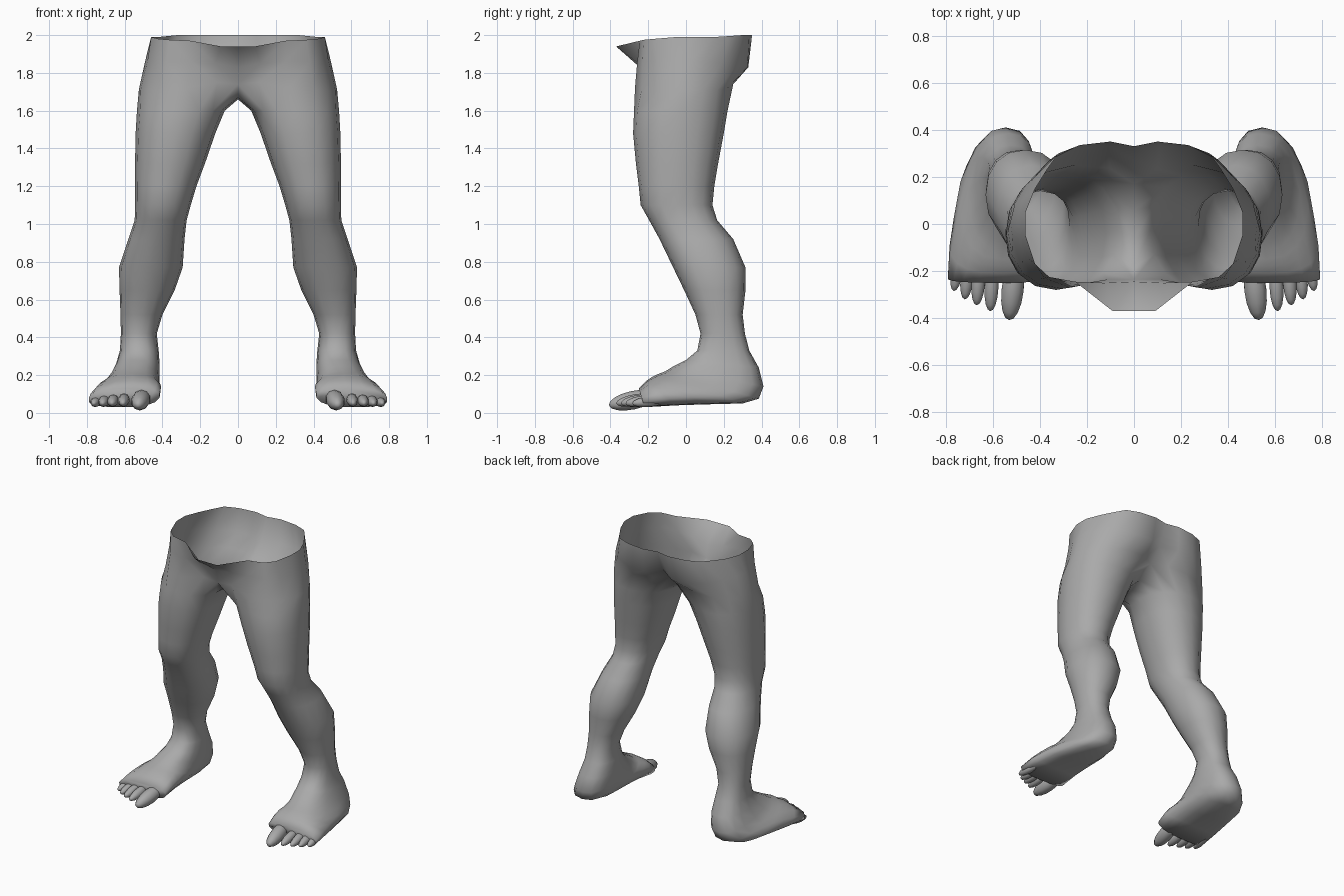
import bpy, bmesh, math
from mathutils import Vector, Matrix

N = 16  # sides of each leg ring: 0 inner, 4 front, 8 outer, 12 back

skin = bpy.data.materials.new("grey_skin")
skin.diffuse_color = (0.4, 0.4, 0.4, 1)


def finish(bm, name):
    """Turn a half-body bmesh into a mirrored, smooth object."""
    me = bpy.data.meshes.new(name)
    for f in bm.faces:
        f.smooth = True
    bm.to_mesh(me)
    bm.free()
    me.materials.append(skin)
    ob = bpy.data.objects.new(name, me)
    bpy.context.collection.objects.link(ob)
    mod = ob.modifiers.new("mirror", 'MIRROR')
    mod.use_axis = (True, False, False)
    mod.merge_threshold = 0.002
    return ob


def sup(v, p):
    return math.copysign(abs(v) ** (2 / p), v)


def ring(bm, yf, zf, yb, zb, xi, xo, lean=0.0, p=2.2):
    """Closed section between a front and a back point; lean shifts the back outward."""
    mid = Vector(((xi + xo) / 2, (yf + yb) / 2, (zf + zb) / 2))
    axis = Vector((-lean, yf - yb, zf - zb)) / 2
    out = []
    for k in range(N):
        a = 2 * math.pi * k / N
        side = Vector((-sup(math.cos(a), p) * (xo - xi) / 2, 0, 0))
        out.append(bm.verts.new(mid + axis * sup(math.sin(a), p) + side))
    return out


def bridge(bm, up, low, closed=True):
    n = len(up)
    for k in range(n if closed else n - 1):
        j = (k + 1) % n
        bm.faces.new((low[k], low[j], up[j], up[k]))


# thigh and shin: z, front y, back y, inner x, outer x
LEG = [
    (1.60, -.275, .22, .07, .535), (1.48, -.28, .20, .12, .542),
    (1.32, -.265, .17, .175, .545), (1.20, -.25, .15, .22, .545),
    (1.10, -.24, .14, .25, .545), (1.02, -.195, .165, .272, .547),
    (0.92, -.14, .25, .283, .58), (0.77, -.068, .315, .293, .63),
    (0.65, -.01, .315, .335, .627), (0.52, .05, .30, .40, .622),
    (0.42, .077, .312, .43, .62),
]
# foot: front y, front z, back y, back z, inner x, outer x, lean
FOOT = [
    (.06, .33, .335, .33, .42, .625, 0), (0, .28, .385, .24, .415, .645, 0),
    (-.07, .245, .41, .14, .415, .675, .0), (-.11, .22, .385, .075, .415, .705, .01),
    (-.15, .205, .30, .05, .415, .74, .03), (-.18, .19, .10, .045, .413, .762, .06),
    (-.21, .17, -.05, .04, .413, .778, .07), (-.25, .13, -.22, .03, .415, .79, .05),
]
# junction of thigh and pelvis, indexes 0, 1 and 15 run under the crotch
CROTCH = [
    (0, -.06, 1.66), (0, -.18, 1.67), (0, -.235, 1.74), (.11, -.235, 1.75),
    (.27, -.27, 1.72), (.40, -.235, 1.71), (.475, -.15, 1.71), (.515, -.06, 1.71),
    (.525, .01, 1.71), (.505, .09, 1.71), (.46, .165, 1.71), (.37, .22, 1.72),
    (.25, .25, 1.74), (.10, .235, 1.75), (0, .17, 1.76), (0, .06, 1.68),
]
# pelvis rows, front centre around the hip to back centre
HIP = [
    (0, -.245, 1.83), (.12, -.25, 1.85), (.25, -.258, 1.86), (.38, -.23, 1.86),
    (.445, -.15, 1.86), (.48, -.06, 1.86), (.492, .02, 1.86), (.475, .10, 1.86),
    (.43, .19, 1.85), (.36, .27, 1.84), (.24, .325, 1.83), (.11, .33, 1.83),
    (0, .27, 1.85),
]
RIM = [
    (0, -.37, 1.94), (.09, -.37, 1.94), (.25, -.245, 1.97), (.36, -.225, 1.975),
    (.42, -.17, 1.98), (.46, -.05, 1.99), (.46, .05, 1.99), (.42, .15, 1.99),
    (.37, .23, 1.995), (.32, .30, 2), (.23, .335, 2), (.10, .35, 2), (0, .33, 2),
]

# legs, feet and pelvis as one open skin
bm = bmesh.new()
rim, hip, crotch = ([bm.verts.new(c) for c in row] for row in (RIM, HIP, CROTCH))
bridge(bm, rim, hip, False)
bridge(bm, hip, crotch[2:15], False)
last = crotch
for z, yf, yb, xi, xo in LEG:
    cur = ring(bm, yf, z, yb, z, xi, xo)
    bridge(bm, last, cur)
    last = cur
for row in FOOT:
    cur = ring(bm, *row, p=2.5)
    bridge(bm, last, cur)
    last = cur
bm.faces.new(list(reversed(last)))
finish(bm, "legs")

# toes: base point, tip point, radius
TOES = [
    ((.50, -.15, .095), (.53, -.408, .04), .049),
    ((.60, -.17, .085), (.61, -.37, .05), .031),
    ((.655, -.16, .08), (.668, -.345, .05), .030),
    ((.70, -.14, .075), (.718, -.32, .05), .029),
    ((.735, -.10, .07), (.765, -.285, .05), .028),
]
bm = bmesh.new()
for base, tip, r in TOES:
    a, b = Vector(base), Vector(tip)
    d = b - a
    m = (Matrix.Translation((a + b) / 2) @ d.to_track_quat('Z', 'Y').to_matrix().to_4x4()
         @ Matrix.Diagonal((r, r, d.length / 2, 1)))
    bmesh.ops.create_uvsphere(bm, u_segments=10, v_segments=8, radius=1, matrix=m)
finish(bm, "toes")
